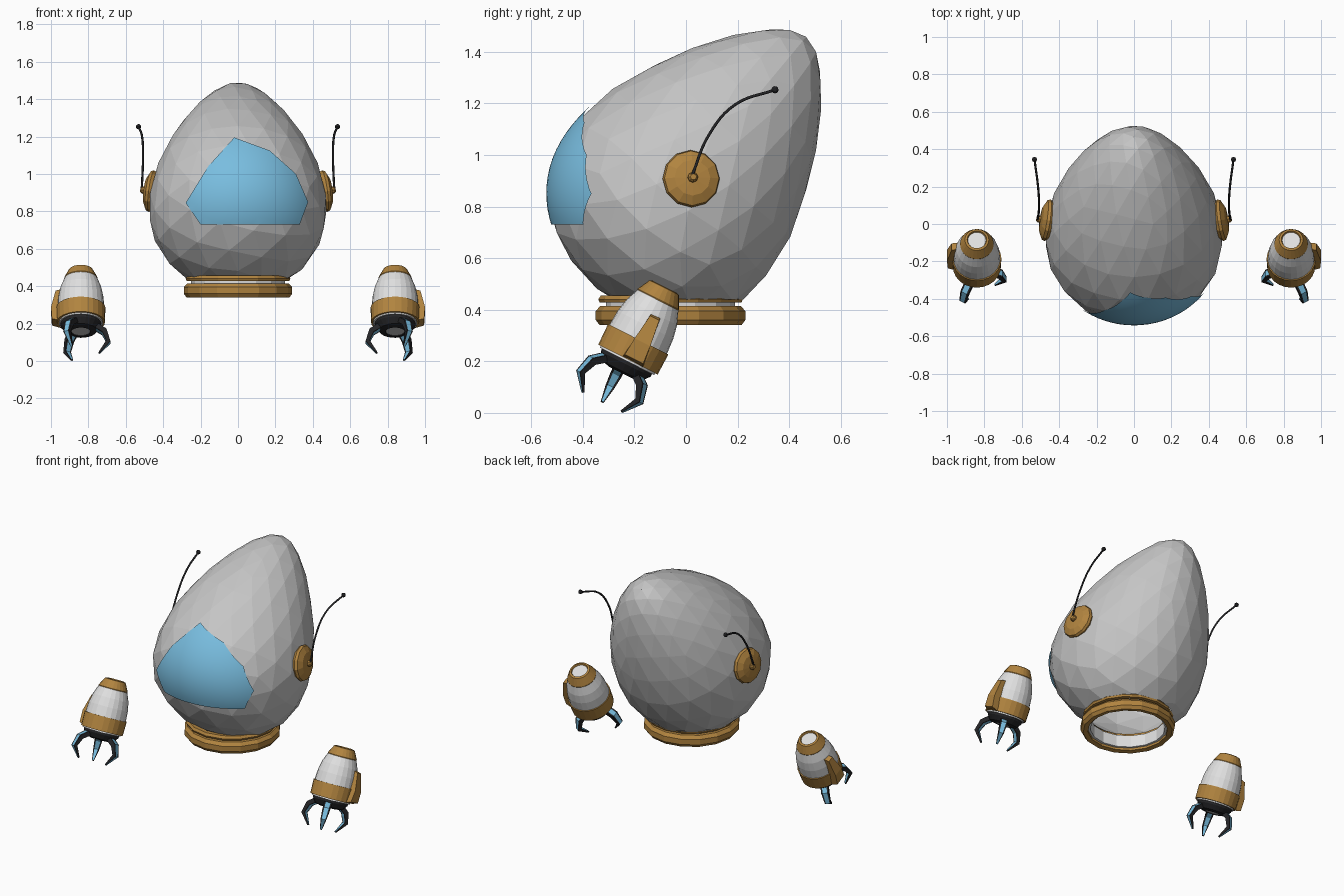
import bpy, bmesh, math
from mathutils import Vector, Matrix

cube = bpy.data.objects.get("Cube")
if cube:
    bpy.data.objects.remove(cube, do_unlink=True)


def material(name, rgb):
    m = bpy.data.materials.new(name)
    m.use_nodes = True
    m.diffuse_color = (*rgb, 1)
    m.node_tree.nodes["Principled BSDF"].inputs["Base Color"].default_value = (*rgb, 1)
    return m


GREY = material("shell_grey", (0.56, 0.56, 0.56))
WHITE = material("panel_white", (0.74, 0.74, 0.74))
GOLD = material("gold", (0.44, 0.23, 0.05))
BLUE = material("light_blue", (0.19, 0.51, 0.74))
BLACK = material("black", (0.018, 0.018, 0.02))


def finish(name, bm, mats, recalc=True):
    if recalc:
        bmesh.ops.recalc_face_normals(bm, faces=bm.faces)
    mesh = bpy.data.meshes.new(name)
    bm.to_mesh(mesh)
    bm.free()
    for m in mats:
        mesh.materials.append(m)
    ob = bpy.data.objects.new(name, mesh)
    bpy.context.collection.objects.link(ob)
    return ob


def frame(origin, axis, side):
    """Matrix whose z is the axis and whose x is the side direction."""
    z = Vector(axis).normalized()
    x = Vector(side)
    x = (x - z * x.dot(z)).normalized()
    m = Matrix((x, z.cross(x), z)).transposed().to_4x4()
    m.translation = origin
    return m


def lathe(name, profile, segs, mats, matrix, bands=None):
    """Spin (radius, height) points round z; bands gives a material per strip."""
    bm = bmesh.new()
    rings = []
    for r, h in profile:
        rings.append([bm.verts.new((r * math.cos(k * math.tau / segs),
                                    r * math.sin(k * math.tau / segs), h))
                      for k in range(segs)])
    for i, (low, high) in enumerate(zip(rings, rings[1:])):
        for k in range(segs):
            n = (k + 1) % segs
            f = bm.faces.new((low[k], low[n], high[n], high[k]))
            f.material_index = bands[i] if bands else 0
    bmesh.ops.remove_doubles(bm, verts=bm.verts, dist=1e-5)
    bmesh.ops.transform(bm, matrix=matrix, verts=bm.verts)
    return finish(name, bm, mats)


# Tilted egg, shared by the head shell and the visor
EGG_C = Vector((0, 0.06, 0.97))
EGG_A = Vector((0, 0.64, 0.77)).normalized()
EGG_B = Vector((0, -0.77, 0.64)).normalized()


def egg(level, grow=1.0):
    bm = bmesh.new()
    bmesh.ops.create_icosphere(bm, subdivisions=level, radius=1)
    for v in bm.verts:
        x, y, t = v.co
        w = 0.482 * (0.93 - 0.36 * t)
        v.co = EGG_C + grow * (EGG_A * 0.635 * t + EGG_B * w * y + Vector((w * x, 0, 0)))
    bmesh.ops.recalc_face_normals(bm, faces=bm.faces)
    return bm


def cut(bm, point, normal):
    bmesh.ops.bisect_plane(bm, geom=bm.verts[:] + bm.edges[:] + bm.faces[:],
                           plane_co=point, plane_no=normal, clear_outer=True)


# Head shell, open at the neck
head = egg(3)
cut(head, (0, 0, 0.44), (0, 0, -1))
finish("head_shell", head, [GREY], False)

# Visor: smooth patch trimmed to its outline
outline = [(-0.02, 1.195), (0.17, 1.125), (0.31, 1.0), (0.375, 0.85),
           (0.33, 0.73), (-0.2, 0.73), (-0.28, 0.845), (-0.16, 1.04)]
visor = egg(5, 1.006)
cut(visor, (0, -0.1, 0), (0, 1, 0))
for (x0, z0), (x1, z1) in zip(outline, outline[1:] + outline[:1]):
    cut(visor, (x0, 0, z0), (z0 - z1, 0, x1 - x0))
for f in visor.faces:
    f.smooth = True
finish("visor", visor, [BLUE], False)

# Neck collar
neck = Matrix.Translation((0, -0.06, 0))
lathe("collar_lower_ring", [(0.245, 0.345), (0.275, 0.34), (0.29, 0.36), (0.29, 0.395),
                            (0.272, 0.415), (0.245, 0.415), (0.245, 0.345)], 16, [GOLD], neck)
lathe("collar_upper_ring", [(0.24, 0.428), (0.275, 0.428), (0.28, 0.44), (0.27, 0.456),
                            (0.24, 0.456), (0.24, 0.428)], 16, [GOLD], neck)
lathe("collar_liner", [(0.23, 0.36), (0.25, 0.36), (0.25, 0.44),
                       (0.23, 0.44), (0.23, 0.36)], 16, [WHITE], neck)


def claw(name, matrix):
    """Curved tapered finger in the local x/z plane with blue strips."""
    path = [(0.06, -0.02), (0.125, -0.065), (0.147, -0.125), (0.097, -0.192)]
    widths = [0.024, 0.023, 0.018, 0.006]
    bm = bmesh.new()
    rings = []
    for i, (x, z) in enumerate(path):
        p, q = path[max(i - 1, 0)], path[min(i + 1, 3)]
        d = Vector((q[0] - p[0], 0, q[1] - p[1])).normalized()
        out = Vector((-d.z, 0, d.x))
        w = widths[i]
        ring = []
        for s, across in ((1, (-1, -0.6, 0.6, 1)), (-1, (1, 0.6, -0.6, -1))):
            for c in across:
                ring.append(bm.verts.new(Vector((x, c * w, z)) + out * s * w * 0.62))
        rings.append(ring)
    for a, b in zip(rings, rings[1:]):
        for k in range(8):
            n = (k + 1) % 8
            f = bm.faces.new((a[k], a[n], b[n], b[k]))
            f.material_index = 1 if k in (1, 5) else 0
    bm.faces.new(rings[0])
    bm.faces.new(rings[-1])
    bmesh.ops.transform(bm, matrix=matrix, verts=bm.verts)
    finish(name, bm, [BLACK, BLUE])


for side, tag in ((1, "left"), (-1, "right")):
    # Ear disc with a small knob
    ear = frame((side * 0.462, 0.02, 0.908), (side, 0.15, 0.13), (0, 0, 1))
    lathe(tag + "_ear_disc", [(0, -0.02), (0.1, -0.02), (0.112, 0.0), (0.107, 0.016),
                              (0.07, 0.034), (0, 0.042)], 12, [GOLD], ear)
    lathe(tag + "_ear_knob", [(0.02, 0.03), (0.02, 0.05), (0.012, 0.06), (0, 0.06)],
          8, [GOLD], ear)

    # Antenna wire and tip
    curve = bpy.data.curves.new(tag + "_antenna", "CURVE")
    curve.dimensions = "3D"
    curve.bevel_depth = 0.006
    curve.bevel_resolution = 1
    curve.resolution_u = 6
    spline = curve.splines.new("BEZIER")
    points = [(0.515, 0.02, 0.91), (0.508, 0.09, 1.08), (0.512, 0.19, 1.195),
              (0.532, 0.345, 1.253)]
    spline.bezier_points.add(len(points) - 1)
    for bp, (x, y, z) in zip(spline.bezier_points, points):
        bp.co = (side * x, y, z)
        bp.handle_left_type = bp.handle_right_type = "AUTO"
    curve.materials.append(BLACK)
    wire = bpy.data.objects.new(tag + "_antenna", curve)
    bpy.context.collection.objects.link(wire)
    bm = bmesh.new()
    bmesh.ops.create_icosphere(bm, subdivisions=2, radius=0.014,
                               matrix=Matrix.Translation((side * 0.532, 0.345, 1.253)))
    finish(tag + "_antenna_tip", bm, [BLACK])

    # Hand: banded barrel leaning backwards
    axis = Vector((0, 0.45, 0.893)).normalized()
    front = Vector((0, -axis.z, axis.y))
    out = Vector((side, 0, 0))
    centre = Vector((side * 0.84, -0.225, 0.207))
    hand = frame(centre, axis, out)
    lathe(tag + "_hand_body",
          [(0, 0.306), (0.048, 0.306), (0.052, 0.316), (0.064, 0.312), (0.09, 0.262),
           (0.089, 0.258), (0.11, 0.205), (0.121, 0.15), (0.125, 0.088), (0.131, 0.088),
           (0.129, 0.0), (0.118, 0.0), (0.118, -0.008), (0.105, -0.008)],
          24, [WHITE, GOLD], hand, [0, 1, 1, 1, 1, 0, 0, 0, 1, 1, 1, 0, 0])
    lathe(tag + "_hand_palm",
          [(0.11, 0.0), (0.108, -0.02), (0.085, -0.05), (0.052, -0.058), (0.05, -0.054),
           (0, -0.054)], 24, [BLACK, GREY], hand, [0, 0, 0, 0, 1])

    # Tapered fin on the outer side of the hand
    bm = bmesh.new()
    rows = []
    for r, s, w in ((0.115, 0.0, 0.045), (0.155, 0.012, 0.04), (0.16, 0.085, 0.034),
                    (0.135, 0.19, 0.02), (0.1, 0.2, 0.02)):
        rows.append([bm.verts.new(centre + out * r + axis * s + front * (k * w - 0.02))
                     for k in (-1, 1)])
    for a, b in zip(rows, rows[1:] + rows[:1]):
        bm.faces.new((a[0], a[1], b[1], b[0]))
    for k in (0, 1):
        bm.faces.new([row[k] for row in rows])
    finish(tag + "_hand_fin", bm, [GOLD])

    # Three claws, one pointing inwards
    for i, angle in enumerate((60, 180, 300)):
        a = math.radians(angle)
        claw(f"{tag}_claw_{i + 1}",
             frame(centre + front * 0.015, axis, out * math.cos(a) + front * math.sin(a)))
